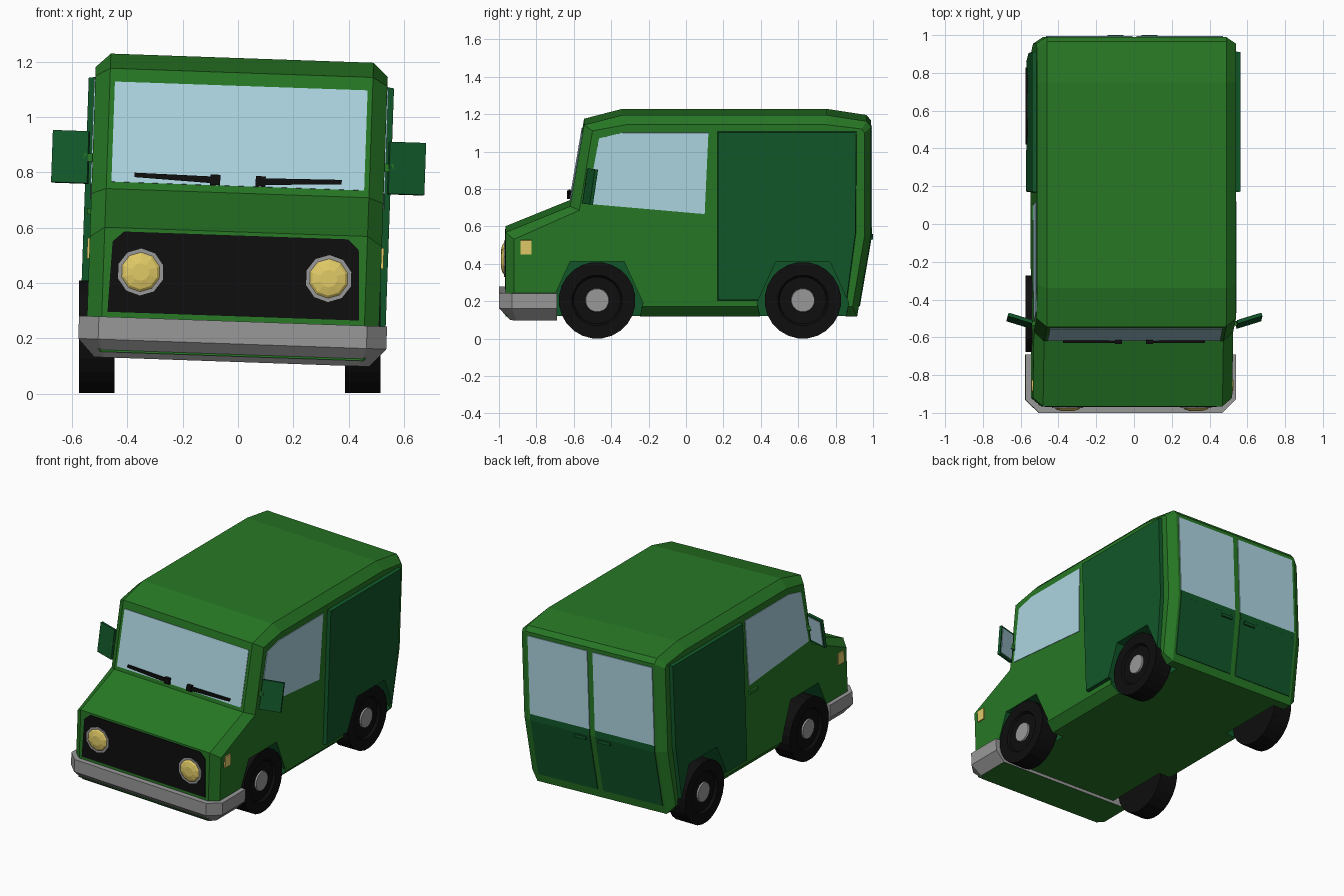
import bpy, bmesh, math
from mathutils import Matrix, Vector

if "Cube" in bpy.data.objects:
    bpy.data.objects.remove(bpy.data.objects["Cube"])


def material(name, r, g, b):
    m = bpy.data.materials.new(name)
    lin = [((c / 255 + 0.055) / 1.055) ** 2.4 for c in (r, g, b)]
    m.diffuse_color = (*lin, 1)
    m.use_nodes = True
    m.node_tree.nodes["Principled BSDF"].inputs["Base Color"].default_value = m.diffuse_color
    return m


GREEN = material("body green", 39, 120, 37)
DARK = material("dark green", 17, 87, 41)
GLASS = material("glass blue", 173, 213, 226)
BLACK = material("black", 14, 14, 14)
GREY = material("grey", 153, 153, 153)
YELLOW = material("lamp yellow", 226, 203, 103)

# The bodywork leans slightly to one side, the wheels stay level
LEAN = Matrix.Translation((-0.027, 0, 0)) @ Matrix.Rotation(math.radians(2), 4, 'Y')
LEVEL = Matrix.Translation((-0.03, 0, 0))


def loft(name, loops, mats, matrix=LEAN):
    """Skin equal-length loops of points and cap both ends."""
    bm = bmesh.new()
    rows = [[bm.verts.new(p) for p in loop] for loop in loops]
    n = len(rows[0])
    for a, b in zip(rows, rows[1:]):
        for i in range(n):
            bm.faces.new((a[i], a[(i + 1) % n], b[(i + 1) % n], b[i]))
    bm.faces.new(rows[0])
    bm.faces.new(rows[-1])
    bmesh.ops.recalc_face_normals(bm, faces=bm.faces)
    bm.transform(matrix)
    mesh = bpy.data.meshes.new(name)
    bm.to_mesh(mesh)
    bm.free()
    for m in mats:
        mesh.materials.append(m)
    obj = bpy.data.objects.new(name, mesh)
    bpy.context.collection.objects.link(obj)
    return obj


def plate(name, pts, normal, mat, t=0.006, sink=0.006, shrink=1.0):
    """Thin slab on a surface; shrink < 1 bevels the outer rim."""
    n = Vector(normal).normalized()
    pts = [Vector(p) for p in pts]
    c = sum(pts, Vector()) / len(pts)
    return loft(name, [[p - n * sink for p in pts],
                       [c + (p - c) * shrink + n * t for p in pts]], [mat])


def box(name, centre, size, mat):
    x, y, z = (s / 2 for s in size)
    base = [Vector(centre) + Vector(p) for p in ((-x, -y, -z), (x, -y, -z), (x, y, -z), (-x, y, -z))]
    return loft(name, [base, [p + Vector((0, 0, 2 * z)) for p in base]], [mat])


def ring(axis, centre, along, r, n):
    pts = []
    for i in range(n):
        a = 2 * math.pi * (i + 0.5) / n
        u, v = r * math.cos(a), r * math.sin(a)
        d = (along, u, v) if axis == 'x' else (u, along, v)
        pts.append(Vector(centre) + Vector(d))
    return pts


def side(s, yz, x=0.528):
    return [(s * x, y, z) for y, z in yz]


# Body shell: centre outline and a smaller outline on each flank
outer = [(-0.965, 0.135), (-0.965, 0.585), (-0.62, 0.725), (-0.545, 1.16), (-0.34, 1.213),
         (0.75, 1.213), (0.965, 1.18), (0.99, 1.15), (0.99, 0.57), (0.915, 0.135)]
inner = [(-0.92, 0.19), (-0.92, 0.55), (-0.57, 0.705), (-0.50, 1.13), (-0.32, 1.163),
         (0.75, 1.163), (0.94, 1.14), (0.955, 1.12), (0.955, 0.57), (0.89, 0.19)]
body = loft("body", [side(-1, inner), side(-1, outer, 0.475),
                     side(1, outer, 0.475), side(1, inner)], [GREEN, DARK])

# Raised dark side panels
panel_shape = [(0.165, 0.22), (0.165, 1.13), (0.915, 1.13), (0.91, 0.58), (0.862, 0.22)]
panels = [plate("side_panel", side(s, panel_shape), (s, 0, 0), DARK, 0.024, 0.02, 0.985)
          for s in (1, -1)]

# Wheel wells cut into shell and panels, lined in dark green
arch = [(-0.245, 0.21), (-0.145, 0.43), (0.145, 0.43), (0.245, 0.21), (0.2, 0), (-0.2, 0)]
AXLES = (-0.475, 0.625)
for s in (1, -1):
    for axle in AXLES:
        yz = [(axle + y, z) for y, z in arch]
        cutter = loft("arch_cutter", [side(s, yz, 0.39), side(s, yz, 0.7)], [GREEN, DARK])
        cutter.hide_render = True
        for poly in cutter.data.polygons:
            poly.material_index = 1
        for target in [body] + ([panels[0 if s > 0 else 1]] if axle > 0 else []):
            mod = target.modifiers.new("well", 'BOOLEAN')
            mod.operation = 'DIFFERENCE'
            mod.solver = 'EXACT'
            mod.object = cutter
            deps = bpy.context.evaluated_depsgraph_get()
            cut = bpy.data.meshes.new_from_object(target.evaluated_get(deps))
            target.modifiers.clear()
            target.data = cut
        bpy.data.objects.remove(cutter)

# Wheels with recessed faces and hub caps
tyre = [(0.417, 0.205), (0.545, 0.205), (0.545, 0.135), (0.53, 0.125)]
for s in (1, -1):
    for axle in AXLES:
        c = (0, axle, 0.205)
        loft("wheel", [ring('x', c, s * x, r, 24) for x, r in tyre], [BLACK], LEVEL)
        loft("hub_cap", [ring('x', c, s * x, r, 16) for x, r in ((0.52, 0.067), (0.54, 0.062))],
             [GREY], LEVEL)

# Wrap-around bumper with a sloped lower edge and green underside
def bumper_loop(inset, z):
    half = [(0.557 - inset, -0.69), (0.557 - inset, -0.93 + inset * 0.4), (0.485 - inset * 0.4, -1 + inset)]
    return [(x, y, z) for x, y in half] + [(-x, y, z) for x, y in reversed(half)]


bumper = loft("bumper", [bumper_loop(0, 0.262), bumper_loop(0, 0.18), bumper_loop(0.06, 0.115)], [GREY, GREEN])
for poly in bumper.data.polygons:
    if poly.normal.z < -0.95:
        poly.material_index = 1

# Grille
half = [(0.455, 0.28), (0.445, 0.535), (0.405, 0.572)]
grille = [(x, -0.965, z) for x, z in half] + [(-x, -0.965, z) for x, z in reversed(half)]
plate("grille", grille, (0, -1, 0), BLACK, 0.004)

# Windscreen
def screen(x, z):
    return (x, -0.62 + (z - 0.725) * 0.1724, z)


plate("windscreen", [screen(-0.457, 0.75), screen(0.457, 0.75), screen(0.457, 1.112),
                     screen(-0.457, 1.112)], (0, -1, 0.1724), GLASS, 0.004)

window = [(-0.53, 0.74), (-0.465, 1.09), (-0.34, 1.12), (0.12, 1.12), (0.10, 0.685)]
marker = [(-0.885, 0.47), (-0.885, 0.545), (-0.825, 0.545), (-0.825, 0.47)]
slope = (0, 0.986, -0.168)
for s in (1, -1):
    # Headlamps: rim and faceted dome
    c = (s * 0.34, 0, 0.428)
    loft("headlamp_rim", [ring('y', c, y, 0.085, 10) for y in (-0.96, -0.974)], [GREY])
    loft("headlamp", [ring('y', c, y, r, 10) for y, r in
                      ((-0.97, 0.076), (-0.982, 0.062), (-0.99, 0.032))], [YELLOW])
    # Front door windows and side markers
    plate("side_window", side(s, window), (s, 0, 0), GLASS, 0.004)
    plate("side_marker", side(s, marker), (s, 0, 0), YELLOW, 0.008)
    # Wipers
    p, q = Vector(screen(s * 0.10, 0.77)), Vector(screen(s * 0.375, 0.778))
    d = Vector((0, -0.012, 0))
    plate("wiper", [p + d + Vector((0, 0, 0.012)), q + d + Vector((0, 0, 0.008)),
                    q + d - Vector((0, 0, 0.008)), p + d - Vector((0, 0, 0.012))], (0, -1, 0), BLACK)
    box("wiper_pivot", p + Vector((-s * 0.018, -0.008, 0)), (0.036, 0.03, 0.038), BLACK)
    # Mirrors: dark housing, glass facing backwards, small stay
    quad = [(s * 0.545, -0.555, 0.742), (s * 0.675, -0.515, 0.742),
            (s * 0.675, -0.487, 0.93), (s * 0.545, -0.527, 0.93)]
    back = Vector((-s * 0.29, 0.95, -0.14))
    plate("mirror_housing", quad, back, DARK, 0.018, 0.0)
    mid = sum((Vector(v) for v in quad), Vector()) / 4
    plate("mirror_glass", [mid + (Vector(v) - mid) * 0.86 + back * 0.018 for v in quad], back, GLASS, 0.003)
    box("mirror_stay", (s * 0.54, -0.525, 0.835), (0.04, 0.025, 0.03), GREEN)
    # Rear doors: window, waist strip, sloped lower panel, handle
    xs = (s * 0.02, s * 0.458)
    plate("rear_window", [(xs[0], 0.99, 0.61), (xs[1], 0.99, 0.61), (xs[1], 0.99, 1.125),
                          (xs[0], 0.99, 1.125)], (0, 1, 0), GLASS, 0.005)
    plate("rear_door_waist", [(xs[0], 0.99, 0.568), (xs[1], 0.99, 0.568), (xs[1], 0.99, 0.61),
                              (xs[0], 0.99, 0.61)], (0, 1, 0), DARK, 0.005)
    plate("rear_door_panel", [(xs[0], 0.99, 0.57), (xs[1], 0.99, 0.57), (xs[1], 0.925, 0.19),
                              (xs[0], 0.925, 0.19)], slope, DARK, 0.005)
    box("rear_handle", (s * 0.09, 0.985, 0.545), (0.085, 0.03, 0.02), DARK)

# Door handle on the left flank
box("door_handle", (-0.53, 0.06, 0.64), (0.024, 0.085, 0.02), GREEN)
